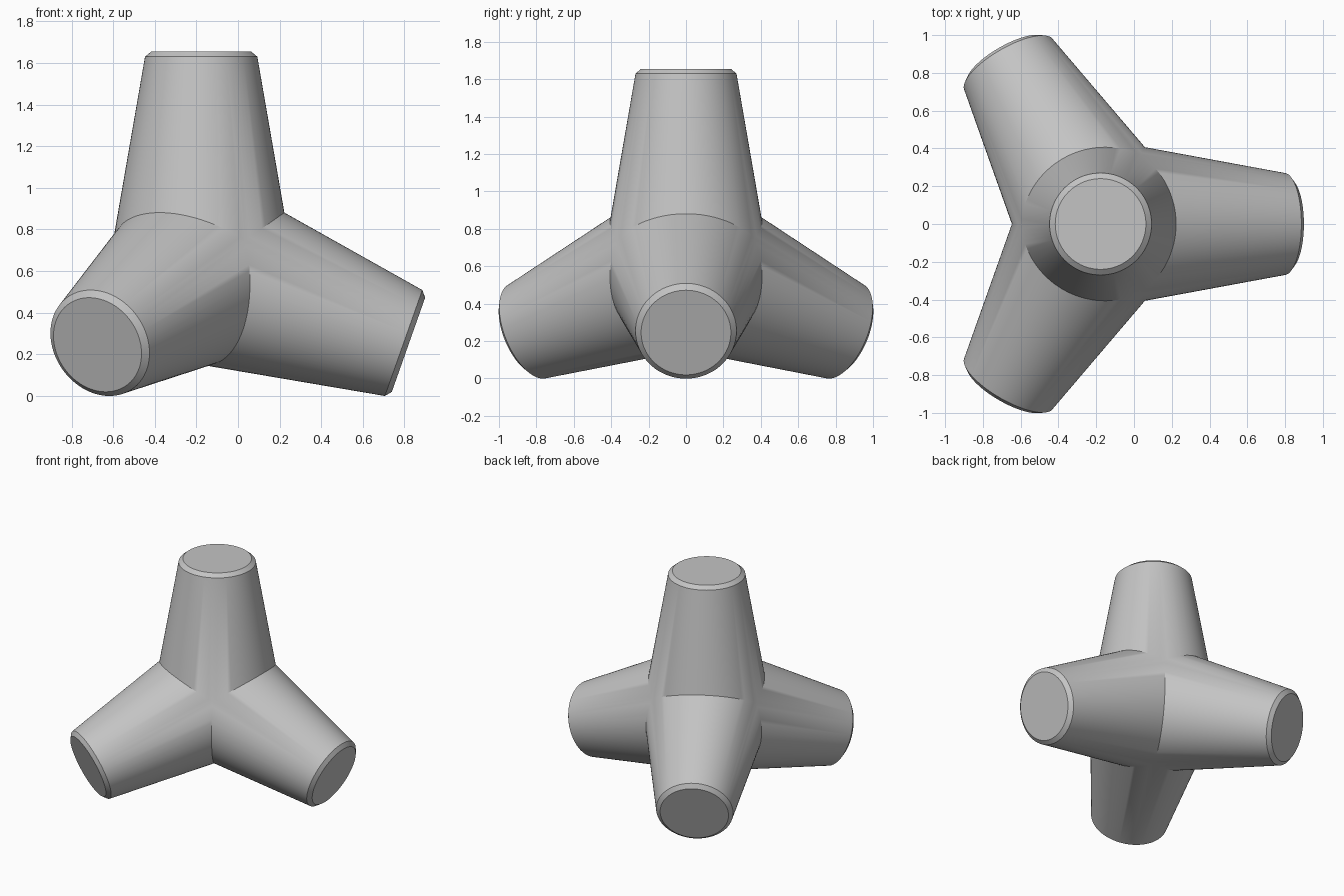
import bpy
import bmesh
from math import pi, acos, radians
from mathutils import Matrix, Vector

if "Cube" in bpy.data.objects:
    bpy.data.objects.remove(bpy.data.objects["Cube"], do_unlink=True)

SEGMENTS = 96
TILT = acos(-1 / 3)                      # angle between any two legs
CENTRE = Vector((-0.177, 0, 0.598))      # where the leg axes meet
PROFILE = [(0.449, 0), (0.27, 1.032), (0.24, 1.057)]   # radius, distance along leg

concrete = bpy.data.materials.new("concrete_grey")
concrete.use_nodes = True
colour = (0.55, 0.55, 0.55, 1)
concrete.diffuse_color = colour
concrete.node_tree.nodes["Principled BSDF"].inputs["Base Color"].default_value = colour


def spin(angle, axis):
    return Matrix.Rotation(angle, 4, axis)


def add_leg(bm, placement):
    """Tapered leg with chamfered tip, mitred against its three neighbours."""
    leg = bmesh.new()
    rings = []
    for radius, height in PROFILE:
        ring = bmesh.ops.create_circle(leg, segments=SEGMENTS, radius=radius,
                                       matrix=Matrix.Translation((0, 0, height)))
        rings.append(ring["verts"])
    for low, high in zip(rings, rings[1:]):
        for i in range(SEGMENTS):
            j = (i + 1) % SEGMENTS
            leg.faces.new((low[i], low[j], high[j], high[i]))
    leg.faces.new(rings[-1])

    # Mitre cuts on the planes halfway to each neighbouring leg
    up = Vector((0, 0, 1))
    for k in range(3):
        neighbour = spin(k * 2 * pi / 3, 'Z') @ spin(TILT, 'Y') @ up
        bmesh.ops.bisect_plane(leg, geom=leg.verts[:] + leg.edges[:] + leg.faces[:],
                               dist=1e-6, plane_co=(0, 0, 0),
                               plane_no=neighbour - up, clear_outer=True)
    leg.transform(placement)
    part = bpy.data.meshes.new("leg_part")
    leg.to_mesh(part)
    leg.free()
    bm.from_mesh(part)
    bpy.data.meshes.remove(part)


# One upright leg and three splayed legs, welded along the mitres
body = bmesh.new()
add_leg(body, Matrix.Identity(4))
for k in range(3):
    add_leg(body, spin(k * 2 * pi / 3, 'Z') @ spin(TILT, 'Y') @ spin(pi, 'Z'))
bmesh.ops.remove_doubles(body, verts=body.verts[:], dist=0.0005)
bmesh.ops.recalc_face_normals(body, faces=body.faces[:])
body.transform(Matrix.Translation(CENTRE))

mesh = bpy.data.meshes.new("four_legged_block")
body.to_mesh(mesh)
body.free()
mesh.materials.append(concrete)
block = bpy.data.objects.new("four_legged_block", mesh)
bpy.context.collection.objects.link(block)

bpy.ops.object.select_all(action='DESELECT')
block.select_set(True)
bpy.context.view_layer.objects.active = block
bpy.ops.object.shade_smooth_by_angle(angle=radians(30))
